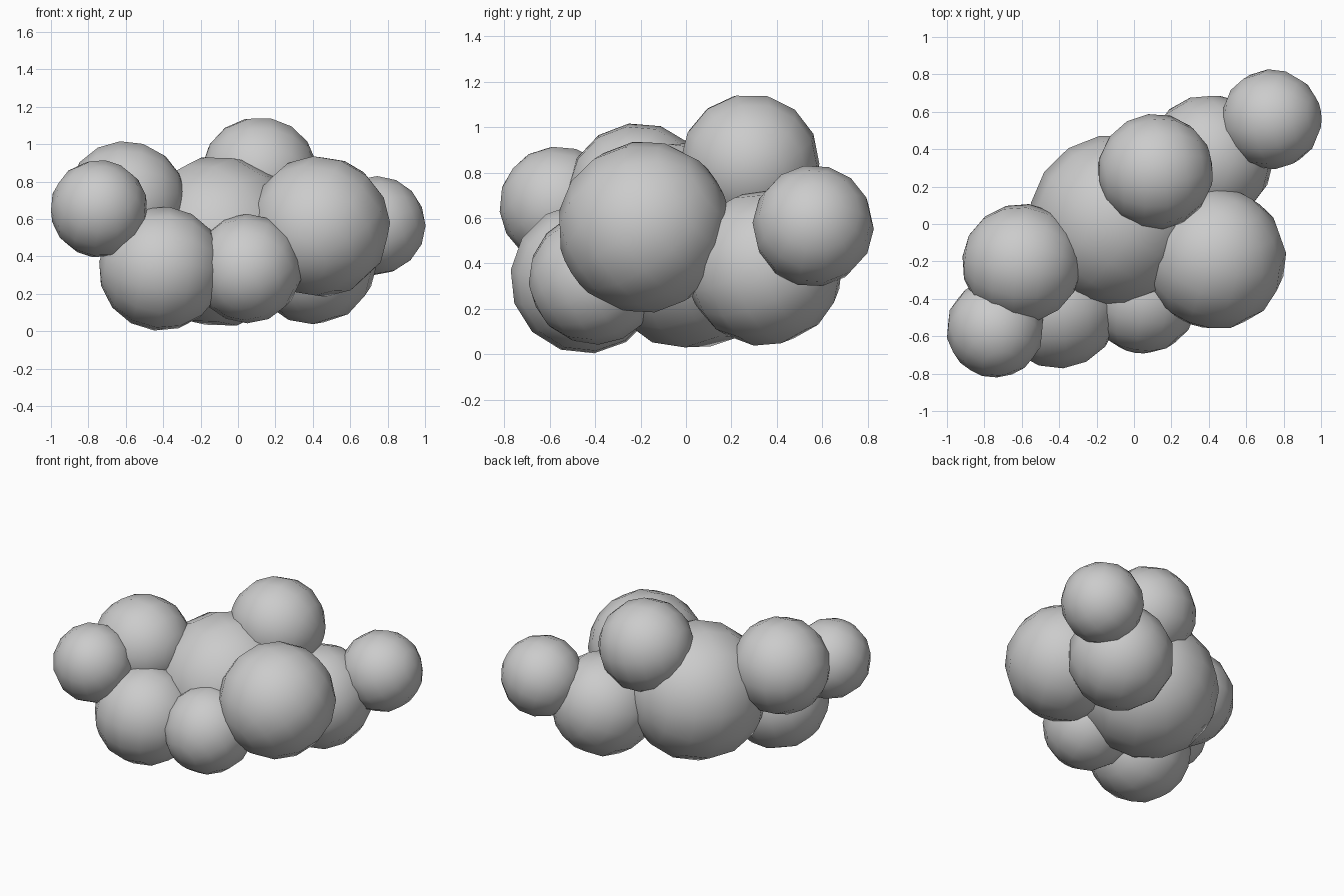
import bpy, random

if "Cube" in bpy.data.objects:
    bpy.data.objects.remove(bpy.data.objects["Cube"])

random.seed(4)

# name: centre x, y, z, radius
PUFFS = {
    "core_puff": (-0.10, 0.02, 0.48, 0.46),
    "front_right_puff": (0.435, -0.185, 0.56, 0.38),
    "back_right_puff": (0.40, 0.345, 0.38, 0.345),
    "top_puff": (0.115, 0.28, 0.84, 0.31),
    "right_tip_puff": (0.735, 0.56, 0.565, 0.268),
    "front_middle_puff": (0.05, -0.40, 0.335, 0.293),
    "front_left_puff": (-0.41, -0.44, 0.335, 0.335),
    "upper_left_puff": (-0.60, -0.21, 0.70, 0.32),
    "left_tip_puff": (-0.743, -0.56, 0.655, 0.262),
}

# Overlapping, coarse smooth-shaded balls, each turned differently
for name, (x, y, z, r) in PUFFS.items():
    turn = [random.uniform(0, 6.28) for _ in range(3)]
    bpy.ops.mesh.primitive_uv_sphere_add(segments=14, ring_count=8, radius=r,
                                         location=(x, y, z), rotation=turn)
    puff = bpy.context.object
    puff.name = name
    bpy.ops.object.shade_smooth()
